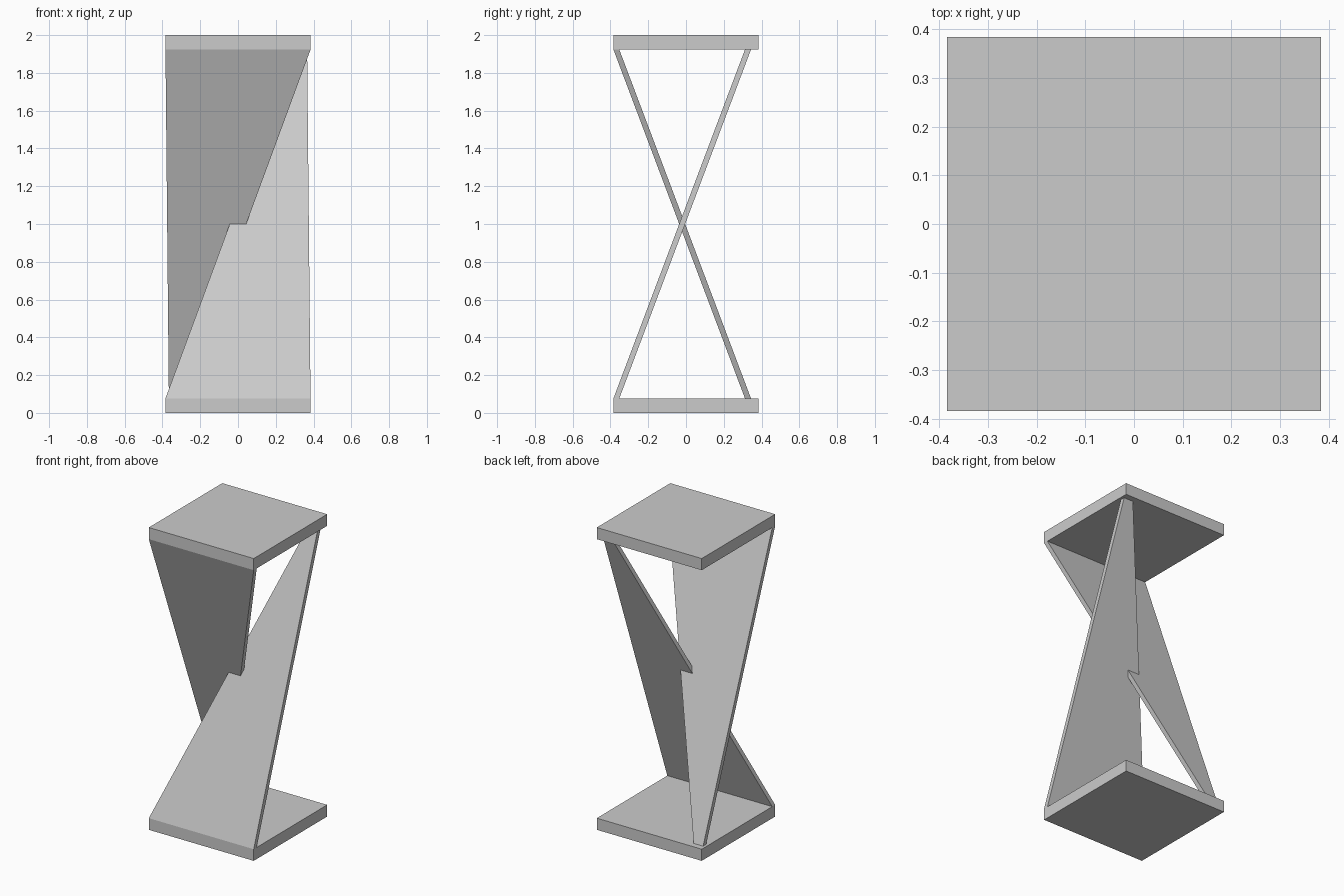
import bpy, bmesh

if "Cube" in bpy.data.objects:
    bpy.data.objects.remove(bpy.data.objects["Cube"])

HALF, SLAB, TOP = 0.384, 0.077, 2.0


def finish(name, bm):
    bmesh.ops.recalc_face_normals(bm, faces=bm.faces)
    mesh = bpy.data.meshes.new(name)
    bm.to_mesh(mesh)
    bm.free()
    obj = bpy.data.objects.new(name, mesh)
    bpy.context.collection.objects.link(obj)
    return obj


# Lofted box between a lower and an upper rectangle (x0, x1, y0, y1)
def loft(name, low, z0, high, z1, flip=False):
    bm = bmesh.new()
    rings = []
    for (x0, x1, y0, y1), z in ((low, z0), (high, z1)):
        corners = ((x0, y0), (x1, y0), (x1, y1), (x0, y1))
        # flip = half turn about the front-back axis through mid height
        rings.append([bm.verts.new((-x, y, TOP - z) if flip else (x, y, z))
                      for x, y in corners])
    a, b = rings
    bm.faces.new(a)
    bm.faces.new(b)
    for i in range(4):
        j = (i + 1) % 4
        bm.faces.new((a[i], a[j], b[j], b[i]))
    return finish(name, bm)


# Square base and top slabs
square = (-HALF, HALF, -HALF, HALF)
loft("base_slab", square, 0, square, SLAB)
loft("top_slab", square, TOP - SLAB, square, TOP)

# Two leaning tapered panels crossing at mid height
wide = (-HALF, HALF, -HALF, -0.353)
narrow = (0.297, 0.366, 0.312, 0.344)
loft("rising_panel", wide, SLAB, narrow, TOP - SLAB)
loft("hanging_panel", wide, SLAB, narrow, TOP - SLAB, flip=True)
